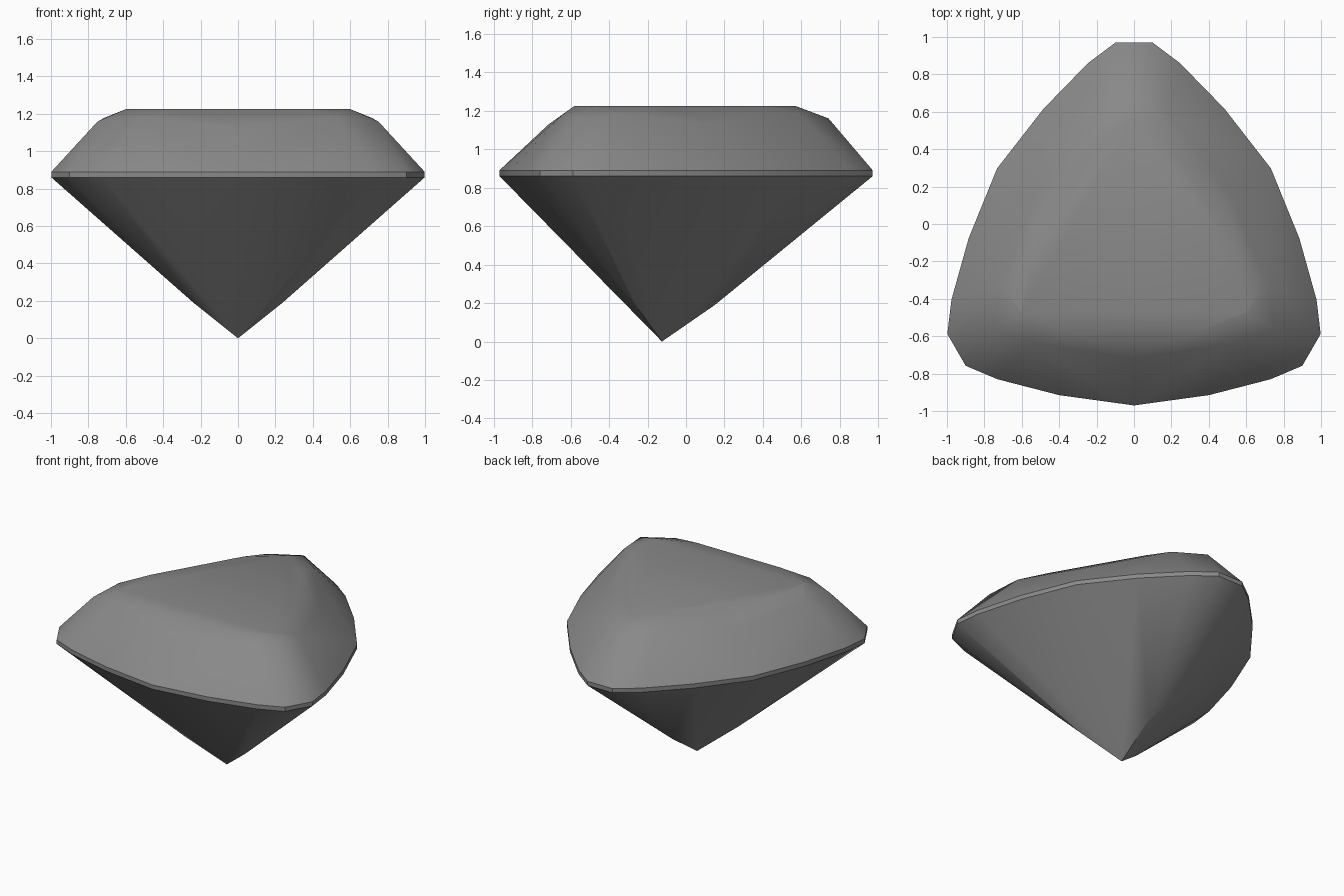
import bpy
import bmesh
import math
from mathutils import Matrix, Vector

cube = bpy.data.objects.get("Cube")
if cube:
    bpy.data.objects.remove(cube, do_unlink=True)

CENTRE_Y = -0.125
GIRDLE_LOW, GIRDLE_TOP = 0.86, 0.89

# Right half of one bowed side, relative to the gem's axis
OUTLINE = [(0, -0.845), (0.4, -0.79), (0.73, -0.705), (0.9, -0.633)]
# Crown: side facet, table edge, star facet tip, table corner, corner facet tip
CROWN = [(0, -0.592, 1.127), (0.33, -0.455, 1.225), (0.53, -0.515, 1.18),
         (0.6, -0.346, 1.225), (0.75, -0.433, 1.16)]
# Pavilion: break on the corner ridge
PAVILION = [(0.238, -0.1375, 0.19)]


def threefold(points):
    """Mirror the points in x and repeat them around the axis."""
    result = set()
    for turn in range(3):
        spin = Matrix.Rotation(math.radians(120 * turn), 3, "Z")
        for x, y, z in points:
            for side in (-1, 1):
                p = spin @ Vector((side * x, y, z))
                result.add((round(p.x, 3) + 0.0, round(p.y, 3) + 0.0, z))
    return [Vector(p) for p in sorted(result)]


def ring(z):
    return threefold([(x, y, z) for x, y in OUTLINE])


# Gem body: convex facets through the girdle, crown, pavilion and culet
bm = bmesh.new()
points = ring(GIRDLE_LOW) + ring(GIRDLE_TOP) + threefold(CROWN + PAVILION)
for p in points + [Vector((0, 0, 0))]:
    bm.verts.new(p + Vector((0, CENTRE_Y, 0)))
bmesh.ops.convex_hull(bm, input=bm.verts)
bmesh.ops.dissolve_limit(bm, angle_limit=math.radians(0.6),
                         verts=bm.verts, edges=bm.edges)
bmesh.ops.recalc_face_normals(bm, faces=bm.faces)

mesh = bpy.data.meshes.new("gem")
bm.to_mesh(mesh)
bm.free()
gem = bpy.data.objects.new("gem", mesh)
bpy.context.collection.objects.link(gem)

# Grey stone
grey = bpy.data.materials.new("grey_stone")
grey.use_nodes = True
colour = (0.25, 0.25, 0.25, 1)
grey.diffuse_color = colour
grey.node_tree.nodes["Principled BSDF"].inputs["Base Color"].default_value = colour
mesh.materials.append(grey)

# Soft facets with a crisp girdle
bpy.context.view_layer.objects.active = gem
gem.select_set(True)
bpy.ops.object.shade_smooth_by_angle(angle=math.radians(30))
